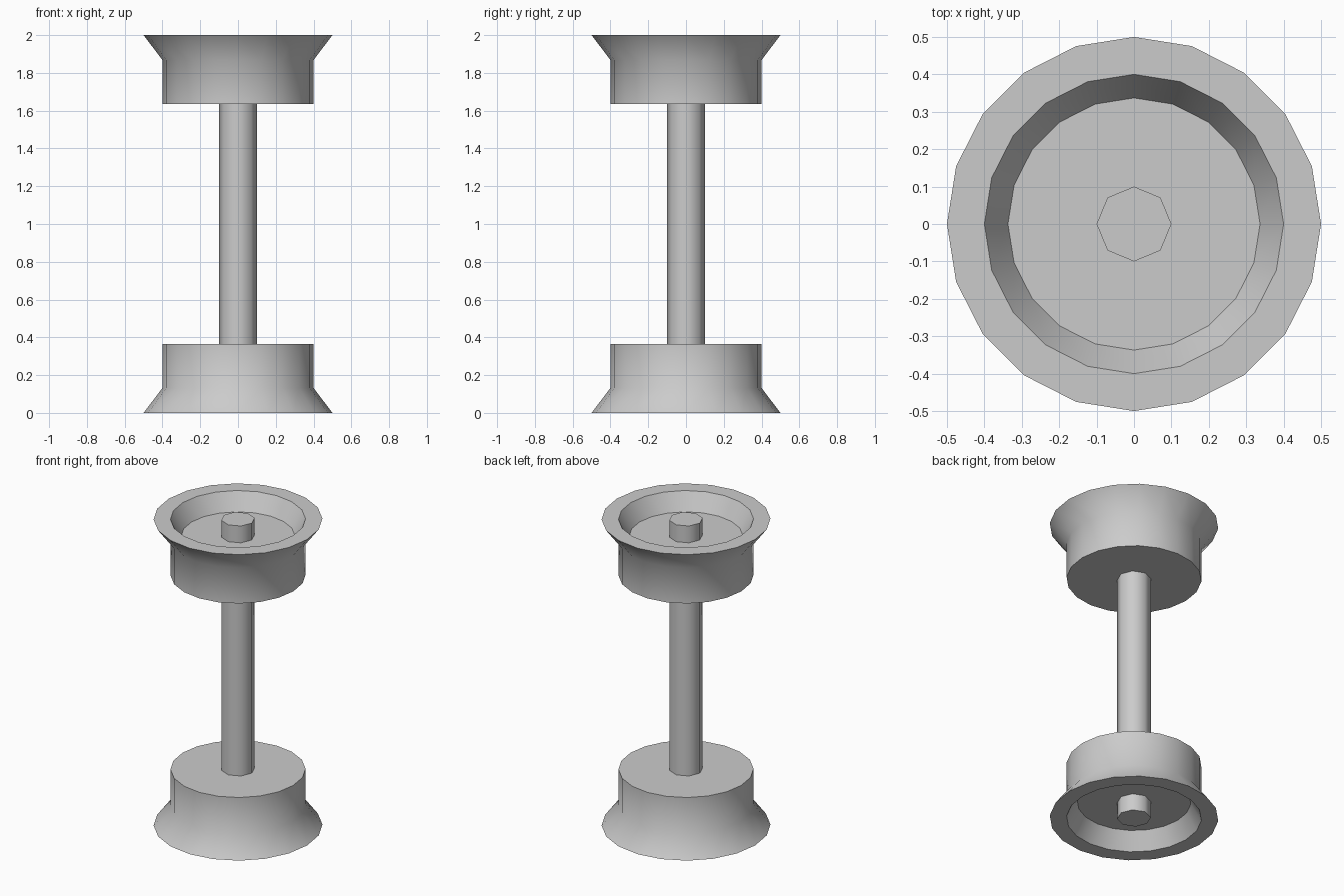
import bpy, bmesh
from math import cos, sin, pi, radians

if "Cube" in bpy.data.objects:
    bpy.data.objects.remove(bpy.data.objects["Cube"])


def lathe(name, profile, sides):
    """Revolve a closed-ended (radius, z) profile around z, capping both ends."""
    bm = bmesh.new()
    rings = [[bm.verts.new((r * cos(2 * pi * i / sides), r * sin(2 * pi * i / sides), z))
              for i in range(sides)] for r, z in profile]
    for a, b in zip(rings, rings[1:]):
        for i in range(sides):
            j = (i + 1) % sides
            bm.faces.new((a[i], a[j], b[j], b[i]))
    bm.faces.new(rings[0])
    bm.faces.new(rings[-1])
    bmesh.ops.recalc_face_normals(bm, faces=bm.faces)
    mesh = bpy.data.meshes.new(name)
    bm.to_mesh(mesh)
    bm.free()
    obj = bpy.data.objects.new(name, mesh)
    bpy.context.collection.objects.link(obj)
    bpy.ops.object.select_all(action='DESELECT')
    obj.select_set(True)
    bpy.context.view_layer.objects.active = obj
    bpy.ops.object.shade_smooth_by_angle(angle=radians(50))
    return obj


# Wheel: recessed outer face, flat rim, flared flange, straight tread, flat inner face
wheel = [(0.337, 0.11), (0.4, 0.0), (0.5, 0.0), (0.4, 0.132), (0.4, 0.366)]
lathe("lower_wheel", wheel, 20)
lathe("upper_wheel", [(r, 2 - z) for r, z in wheel], 20)

# Axle: eight-sided rod running through both wheels
lathe("axle", [(0.1, 0.0), (0.1, 2.0)], 8)
